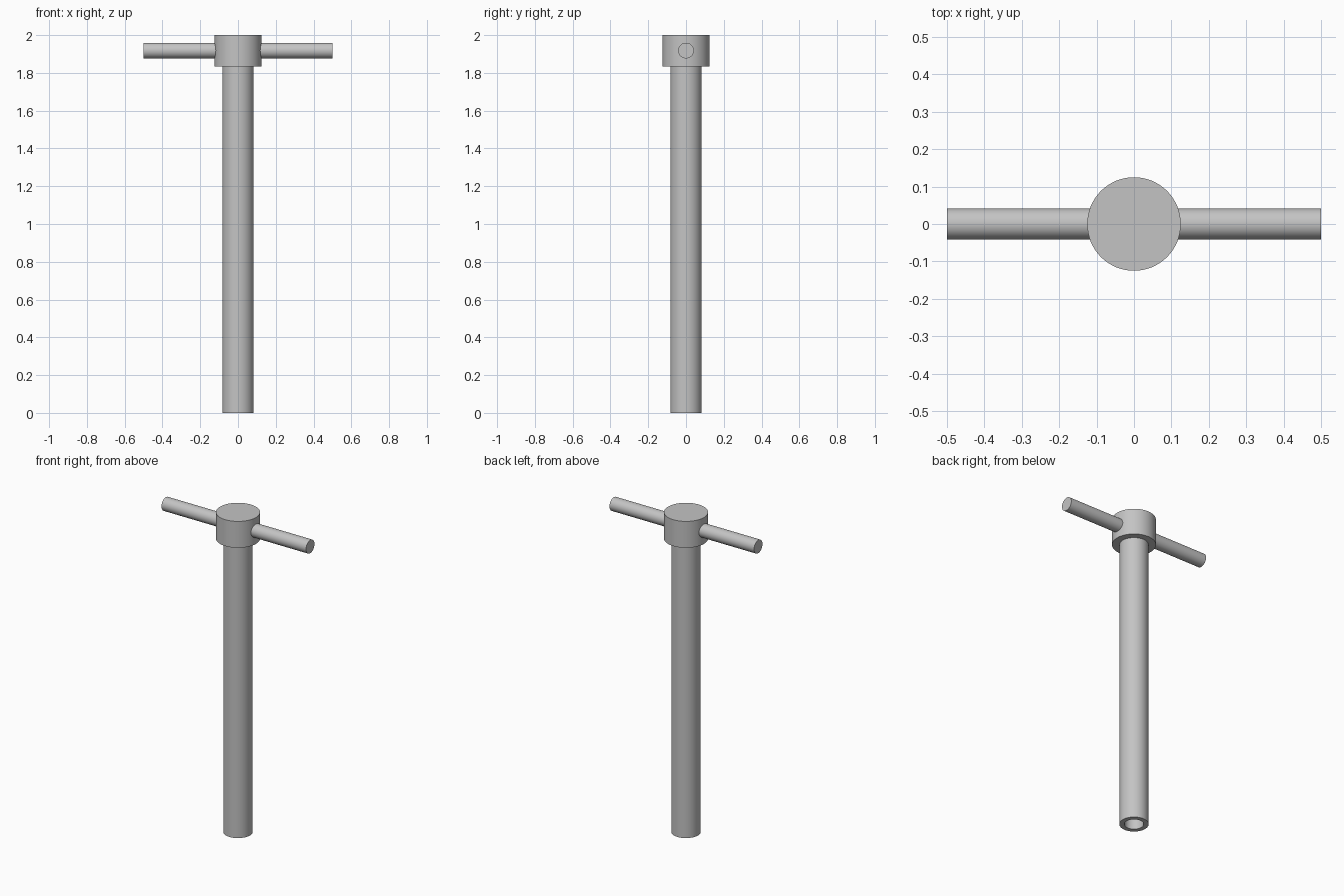
import bpy
import math

if "Cube" in bpy.data.objects:
    bpy.data.objects.remove(bpy.data.objects["Cube"], do_unlink=True)

SEGMENTS = 64
HEAD_BASE, TOP = 1.835, 2.0

# Single plain grey metal
steel = bpy.data.materials.new("grey_steel")
steel.use_nodes = True
grey = (0.55, 0.55, 0.55, 1.0)
steel.diffuse_color = grey
steel.node_tree.nodes["Principled BSDF"].inputs["Base Color"].default_value = grey


def cylinder(name, radius, length, centre, rotation=(0, 0, 0)):
    bpy.ops.mesh.primitive_cylinder_add(
        vertices=SEGMENTS, radius=radius, depth=length,
        location=centre, rotation=rotation)
    obj = bpy.context.object
    obj.name = name
    obj.data.materials.append(steel)
    bpy.ops.object.shade_smooth_by_angle(angle=math.radians(35))
    return obj


def tube(name, outer, inner, bottom, top):
    """Open-ended pipe: rings of a rectangular wall section, bridged in a loop."""
    section = [(outer, bottom), (outer, top), (inner, top), (inner, bottom)]
    count = len(section)
    verts, faces = [], []
    for i in range(SEGMENTS):
        a = math.tau * i / SEGMENTS
        verts += [(r * math.cos(a), r * math.sin(a), z) for r, z in section]
        here, ahead = i * count, (i + 1) % SEGMENTS * count
        for k in range(count):
            n = (k + 1) % count
            faces.append((here + k, ahead + k, ahead + n, here + n))
    mesh = bpy.data.meshes.new(name)
    mesh.from_pydata(verts, [], faces)
    mesh.materials.append(steel)
    obj = bpy.data.objects.new(name, mesh)
    bpy.context.collection.objects.link(obj)
    bpy.ops.object.select_all(action="DESELECT")
    obj.select_set(True)
    bpy.context.view_layer.objects.active = obj
    bpy.ops.object.shade_smooth_by_angle(angle=math.radians(35))
    return obj


# Hollow shaft, solid head and cross bar through the head
tube("shaft", 0.083, 0.055, 0.0, HEAD_BASE)
cylinder("head", 0.125, TOP - HEAD_BASE, (0, 0, (HEAD_BASE + TOP) / 2))
cylinder("cross_bar", 0.0415, 1.0, (0, 0, 1.918), (0, math.pi / 2, 0))
